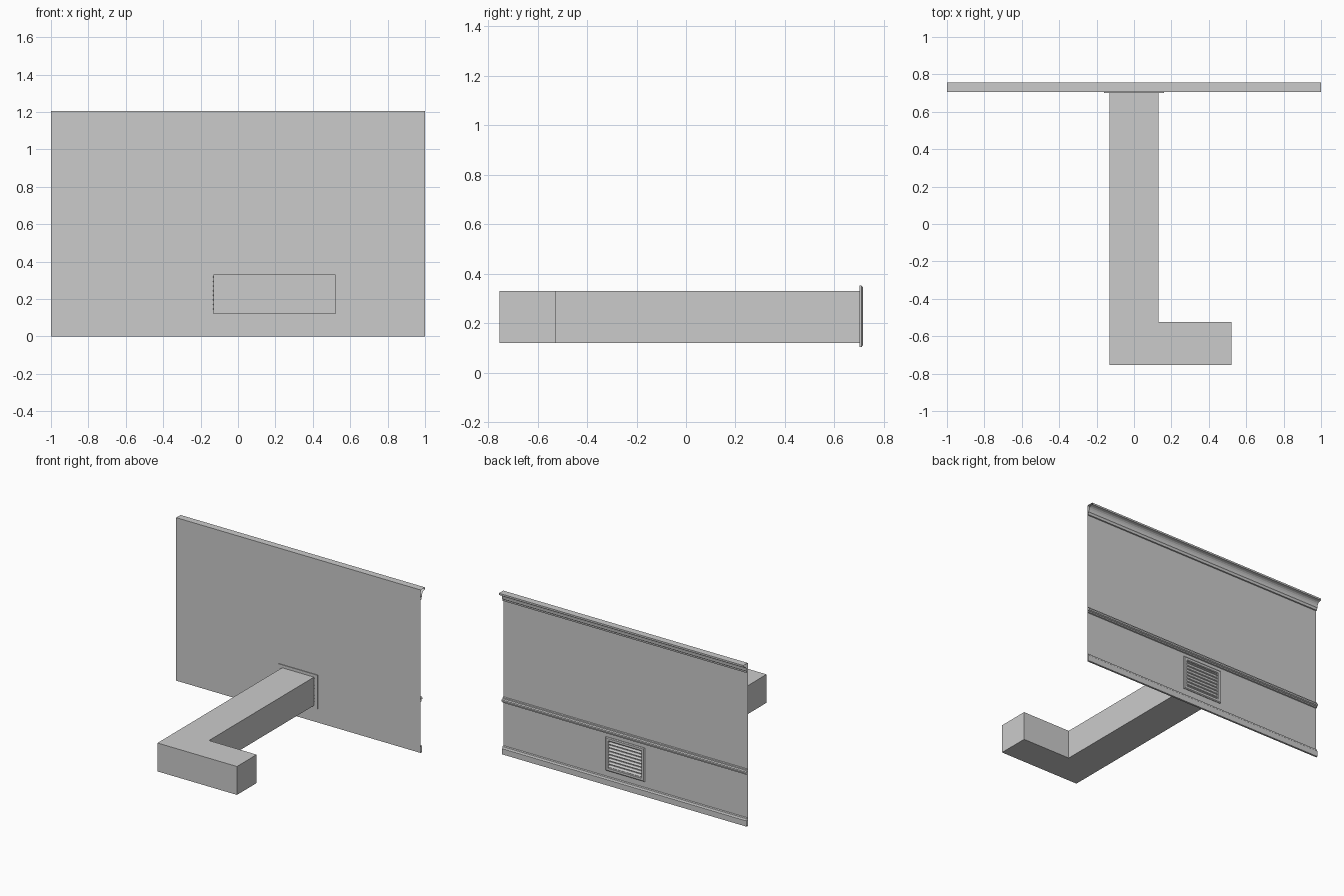
import bpy, bmesh, math
from mathutils import Matrix, Vector

if "Cube" in bpy.data.objects:
    bpy.data.objects.remove(bpy.data.objects["Cube"])

WALL_Y = 0.706


def make_object(name, bm):
    mesh = bpy.data.meshes.new(name)
    bm.to_mesh(mesh)
    bm.free()
    obj = bpy.data.objects.new(name, mesh)
    bpy.context.scene.collection.objects.link(obj)
    return obj


def strip(name, profile):
    """Sweep an open (depth, z) profile along x as an uncapped sheet."""
    bm = bmesh.new()
    rows = [[bm.verts.new((x, WALL_Y + d, z)) for x in (-1, 1)] for d, z in profile]
    for a, b in zip(rows, rows[1:]):
        bm.faces.new((a[1], a[0], b[0], b[1]))
    return make_object(name, bm)


# Wall sheet and its trim, all on the back side
strip("wall_panel", [(0, 0), (0, 1.205)])
strip("baseboard", [(0, 0), (.014, 0), (.014, .042), (.010, .046), (.008, .056), (0, .06)])
strip("chair_rail", [(0, .377), (.008, .380), (.009, .388), (.018, .393), (.018, .405),
                     (.009, .410), (.008, .418), (0, .421)])
cove = [(.042 - .028 * math.sin(t), 1.19 - .032 * (1 - math.cos(t)))
        for t in (math.pi / 2 * i / 4 for i in range(5))]
strip("crown_moulding", [(0, 1.131), (.008, 1.133), (.010, 1.145), (.014, 1.150)]
      + cove[::-1] + [(.051, 1.192), (.051, 1.205), (0, 1.205)])

# L-shaped duct, open where it meets the wall
bm = bmesh.new()
plan = [(-.13, .704), (-.13, -.755), (.52, -.755), (.52, -.525), (.13, -.525), (.13, .704)]
low = [bm.verts.new((x, y, .12)) for x, y in plan]
high = [bm.verts.new((x, y, .33)) for x, y in plan]
for i in range(5):
    bm.faces.new((low[i], low[i + 1], high[i + 1], high[i]))
bm.faces.new(low[::-1])
bm.faces.new(high)
make_object("duct", bm)

# Vent frame: bevelled rectangular ring swept from nested rectangles
cz = .2275
bm = bmesh.new()
loops = []
for inset, y in ((0, .701), (0, .710), (.006, .715), (.022, .715), (.027, .711), (.027, .701)):
    w, h = .16 - inset, .124 - inset
    loops.append([bm.verts.new((sx * w, y, cz + sz * h))
                  for sx, sz in ((-1, -1), (1, -1), (1, 1), (-1, 1))])
for k in range(6):
    a, b = loops[k], loops[(k + 1) % 6]
    for i in range(4):
        j = (i + 1) % 4
        bm.faces.new((a[i], a[j], b[j], b[i]))
bmesh.ops.recalc_face_normals(bm, faces=bm.faces)
make_object("vent_frame", bm)

# Tilted louvre slats
bm = bmesh.new()
count = 8
for i in range(count):
    z = cz + (i - (count - 1) / 2) * .0245
    m = (Matrix.Translation((0, .709, z)) @ Matrix.Rotation(math.radians(-55), 4, 'X')
         @ Matrix.Diagonal(Vector((.268, .018, .003, 1))))
    bmesh.ops.create_cube(bm, size=1, matrix=m)
make_object("vent_slats", bm)
